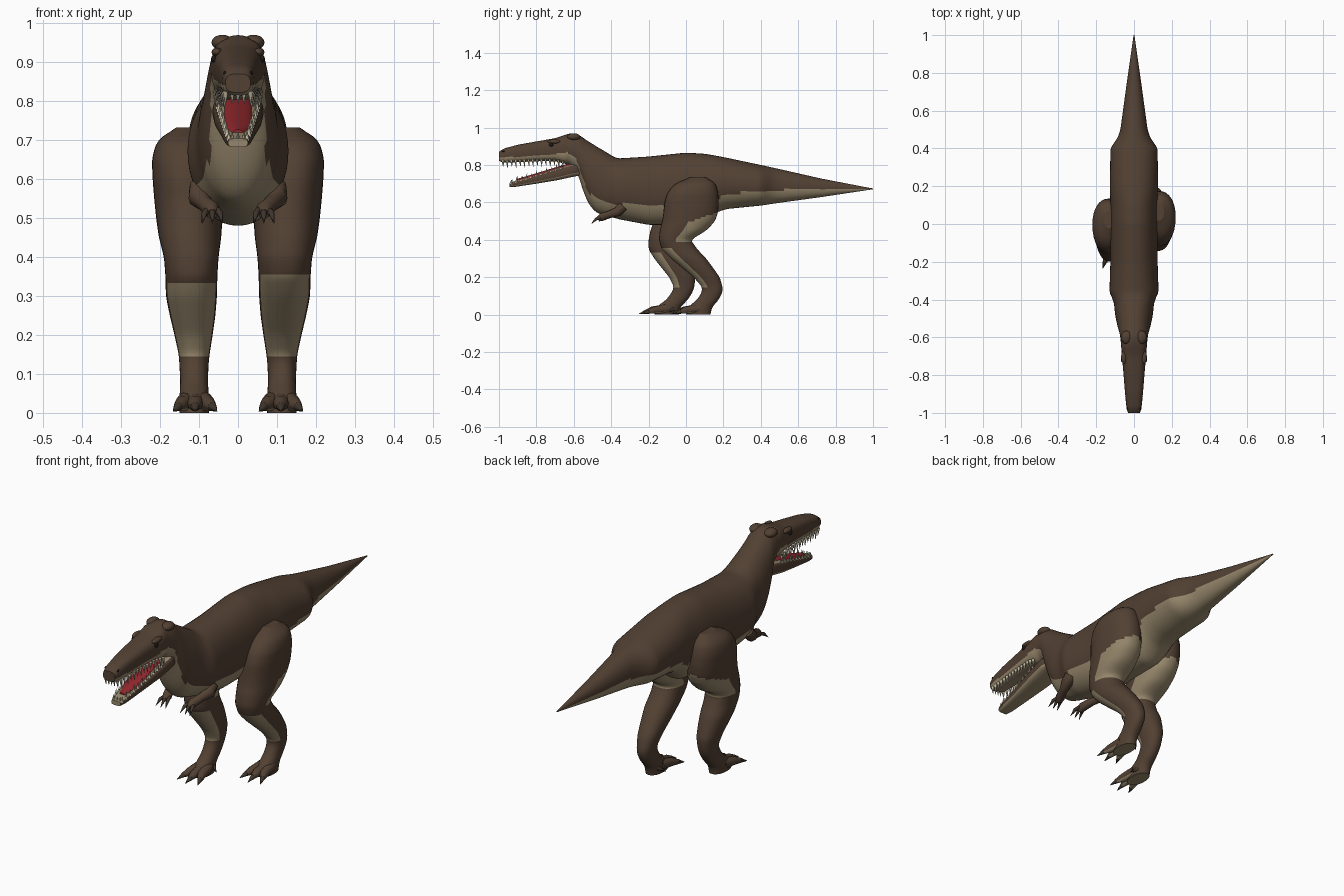
import bpy, bmesh, math
from mathutils import Vector

cube = bpy.data.objects.get("Cube")
if cube:
    bpy.data.objects.remove(cube, do_unlink=True)


def material(name, *rgb):
    m = bpy.data.materials.new(name)
    m.use_nodes = True
    m.diffuse_color = (*rgb, 1)
    bsdf = m.node_tree.nodes["Principled BSDF"]
    bsdf.inputs["Base Color"].default_value = (*rgb, 1)
    bsdf.inputs["Roughness"].default_value = 0.8
    return m


BROWN = material("brown hide", .085, .052, .033)
TAN = material("tan underside", .31, .245, .15)
RED = material("red tongue", .28, .02, .025)
IVORY = material("ivory teeth", .55, .49, .36)
DARK = material("dark claw", .05, .036, .026)
BLACK = material("black eye", .012, .01, .008)


def sample(table, v, blur=0.012):
    """Softened linear interpolation of the rows of a table by first column."""
    def at(u):
        if u <= table[0][0]:
            return table[0][1:]
        for a, b in zip(table, table[1:]):
            if u <= b[0]:
                f = (u - a[0]) / (b[0] - a[0])
                return [p + (q - p) * f for p, q in zip(a[1:], b[1:])]
        return table[-1][1:]
    rows = [at(v + blur * k / 2) for k in range(-2, 3)]
    return [sum(col) / 5 for col in zip(*rows)]


def steps(a, b, n):
    return [a + (b - a) * i / n for i in range(n + 1)]


def oval(n, power=1.0):
    """Points of a unit superellipse."""
    out = []
    for i in range(n):
        c, s = math.cos(math.tau * i / n), math.sin(math.tau * i / n)
        out.append((math.copysign(abs(c) ** power, c), math.copysign(abs(s) ** power, s)))
    return out


def y_ring(y, lo, hi, half, power=1.0, n=44):
    mid, h = (lo + hi) / 2, (hi - lo) / 2
    return [Vector((half * c, y, mid + h * s)) for c, s in oval(n, power)]


def tube(points, radii, n=10):
    """Rings of a round limb along a path."""
    pts = [Vector(p) for p in points]
    rings = []
    for i, p in enumerate(pts):
        d = pts[min(i + 1, len(pts) - 1)] - pts[max(i - 1, 0)]
        q = d.to_track_quat('Z', 'Y')
        rings.append([p + q @ Vector((c, s, 0)) * radii[i] for c, s in oval(n)])
    return rings


def build(name, lofts, mats, rule=None):
    """Skin each list of rings and colour the faces by a rule."""
    bm = bmesh.new()
    for rings in lofts:
        loops = [[bm.verts.new(p) for p in r] for r in rings]
        n = len(loops[0])
        for a, b in zip(loops, loops[1:]):
            for i in range(n):
                j = (i + 1) % n
                bm.faces.new((a[i], a[j], b[j], b[i]))
        bm.faces.new(loops[0])
        bm.faces.new(loops[-1])
    bmesh.ops.recalc_face_normals(bm, faces=bm.faces)
    for f in bm.faces:
        f.smooth = len(f.verts) == 4
        if rule:
            f.material_index = rule(f.calc_center_median(), f.normal)
    mesh = bpy.data.meshes.new(name)
    bm.to_mesh(mesh)
    bm.free()
    for m in mats:
        mesh.materials.append(m)
    ob = bpy.data.objects.new(name, mesh)
    bpy.context.collection.objects.link(ob)
    return ob


def blob(centre, size, n=14):
    """Rings of an ellipsoid."""
    c, s = Vector(centre), Vector(size)
    rings = []
    for i in range(n + 1):
        a = math.pi * (0.02 + 0.96 * i / n)
        rings.append([c + Vector((s.x * u * math.sin(a), -s.y * math.cos(a), s.z * v * math.sin(a)))
                      for u, v in oval(n)])
    return rings


# Head, trunk and tail: y, bottom, top, half width, height of the tan edge
BODY = [
    (-1, .825, .865, .03, .84), (-.985, .812, .885, .038, .84),
    (-.9, .815, .908, .047, .845), (-.8, .82, .926, .055, .85),
    (-.7, .82, .943, .064, .86), (-.62, .80, .97, .07, .865),
    (-.58, .76, .967, .075, .82), (-.55, .66, .945, .085, .72),
    (-.52, .59, .925, .092, .65), (-.48, .545, .9, .1, .62),
    (-.42, .525, .865, .106, .595), (-.385, .518, .842, .118, .59),
    (-.36, .51, .835, .13, .59), (-.2, .48, .845, .125, .585),
    (0, .48, .866, .125, .59), (.1, .49, .86, .125, .59),
    (.17, .55, .848, .127, .62), (.22, .565, .838, .127, .645),
    (.4, .583, .8, .125, .66), (.46, .592, .787, .085, .665),
    (.5, .598, .778, .072, .667), (.72, .628, .728, .042, .67),
    (1, .67, .674, .002, .672)]
rings = []
for y in steps(-1, 1, 130):
    lo, hi, half, _ = sample(BODY, y)
    rings.append(y_ring(y, lo, hi, half, .7 if y < -.64 else .95))
build("body", [rings], [BROWN, TAN], lambda c, n: int(c.z < sample(BODY, c.y)[3]))

# Lower jaw and tongue
JAW = [(-.945, .682, .702, .024), (-.92, .682, .713, .032), (-.8, .7, .748, .045),
       (-.68, .72, .785, .06), (-.59, .74, .81, .066), (-.55, .745, .8, .05)]
build("lower_jaw", [[y_ring(y, *sample(JAW, y), .6) for y in steps(-.945, -.55, 24)]],
      [BROWN, TAN], lambda c, n: int(abs(n.x) < .6 or n.z < -.3))
tongue = []
for y in steps(-.9, -.62, 16):
    top = sample(JAW, y)[1]
    tongue.append(y_ring(y, top - .02, top + .008, .036 * min(1, .45 + (y + .9) * 8), n=20))
build("tongue", [tongue], [RED])

# Teeth along both jaws
teeth = []
for s in (1, -1):
    for i, y in enumerate(steps(-.98, -.66, 14)):
        lo, hi, half, _ = sample(BODY, y)
        x, size = s * half * .85, .03 if i % 2 else .023
        teeth.append(tube([(x, y, lo + .012), (x, y + .004, lo - size)], [.008, .001], 6))
    for i, y in enumerate(steps(-.935, -.67, 10)):
        lo, hi, half = sample(JAW, y)
        x, size = s * half * .85, .024 if i % 2 else .016
        teeth.append(tube([(x, y, hi - .01), (x, y + .006, hi + size)], [.007, .001], 6))
for x in (-.015, 0, .015):
    teeth.append(tube([(x, -.98, .825), (x, -.978, .793)], [.007, .001], 6))
    teeth.append(tube([(x, -.935, .695), (x, -.935, .72)], [.006, .001], 6))
build("teeth", teeth, [IVORY])

# Leg: z, back-most and front-most y, inner and outer x, stride offset of the right leg
LEG = [
    (0, 0, .13, .075, .15, -.17), (.04, .01, .14, .075, .15, -.17),
    (.08, .06, .175, .077, .148, -.165), (.12, .085, .195, .076, .15, -.16),
    (.15, .085, .195, .073, .152, -.15), (.2, .04, .18, .065, .163, -.13),
    (.25, -.02, .145, .058, .175, -.11), (.3, -.08, .108, .054, .185, -.09),
    (.35, -.13, .06, .053, .186, -.07), (.4, -.145, .025, .05, .19, -.055),
    (.45, -.14, .11, .043, .203, -.05), (.5, -.127, .155, .04, .21, -.045),
    (.55, -.12, .172, .045, .215, -.04), (.6, -.115, .175, .05, .219, -.04),
    (.65, -.1, .172, .05, .221, -.04), (.69, -.07, .162, .06, .211, -.04),
    (.715, -.03, .145, .08, .19, -.04), (.732, .03, .1, .11, .15, -.04)]

for s, side in ((1, "left"), (-1, "right")):
    def leg_row(z):
        back, front, a, b, shift = sample(LEG, z)
        if s < 0:
            back, front = back + shift, front + shift
        return back, front, a, b

    def leg_colour(c, n):
        lo, hi, _, _ = leg_row(c.z)
        t = (c.y - lo) / (hi - lo)
        shin = .14 < c.z < (.355 if s > 0 else .33) and t < .33
        ham = .39 < c.z < .49 + .12 * t - .06 and t > .5
        return int(shin or ham or n.z < -.9)

    rings = []
    for z in steps(0, .732, 66):
        lo, hi, a, b = leg_row(z)
        rings.append([Vector((s * ((a + b) / 2 + (b - a) / 2 * u), (lo + hi) / 2 + (hi - lo) / 2 * v, z))
                      for u, v in oval(32, .9)])
    build(side + "_leg", [rings], [BROWN, TAN], leg_colour)

    # Toes and claws
    toes, claws = [], []
    step = 0 if s > 0 else -.17
    for spread in (-1, 0, 1):
        x = s * .11
        mid = (x + spread * .032, .0 + step - .012 * (spread == 0), .024)
        tip = (x + spread * .044, -.03 + step - .012 * (spread == 0), .016)
        end = (x + spread * .056, -.066 + step - .015 * (spread == 0), .004)
        toes.append(tube([(x + spread * .018, .07 + step, .032), mid, tip], [.026, .02, .012]))
        claws.append(tube([tip, end], [.012, .001], 8))
    claws.append(tube([(s * .085, .1 + step, .03), (s * .055, .08 + step, .012)], [.012, .001], 8))
    build(side + "_toes", toes, [BROWN, TAN], lambda c, n: int(n.z < -.75))
    build(side + "_toe_claws", claws, [DARK])

    # Small arm with clawed hand
    build(side + "_arm", [tube([(s * .095, -.34, .58), (s * .1, -.365, .55), (s * .083, -.41, .535),
                                (s * .068, -.45, .522), (s * .066, -.47, .51)],
                               [.03, .027, .02, .022, .014])], [BROWN])
    build(side + "_hand_claws",
          [tube([(s * .066 + d * .6, -.455, .52), (s * .066 + d, -.48, .512), (s * .066 + d * 1.3, -.505, .487)],
                [.009, .008, .001], 8) for d in (-.02, 0, .02)], [DARK])

    # Eye, brow ridge, crown bump and nostril
    build(side + "_eye", [blob((s * .062, -.72, .908), (.007, .012, .01))], [BLACK])
    build(side + "_brow", [blob((s * .054, -.705, .925), (.014, .035, .012)),
                           blob((s * .04, -.6, .95), (.028, .035, .02))], [BROWN])
    build(side + "_nostril", [blob((s * .033, -.975, .872), (.005, .009, .005), 8)], [BLACK])
